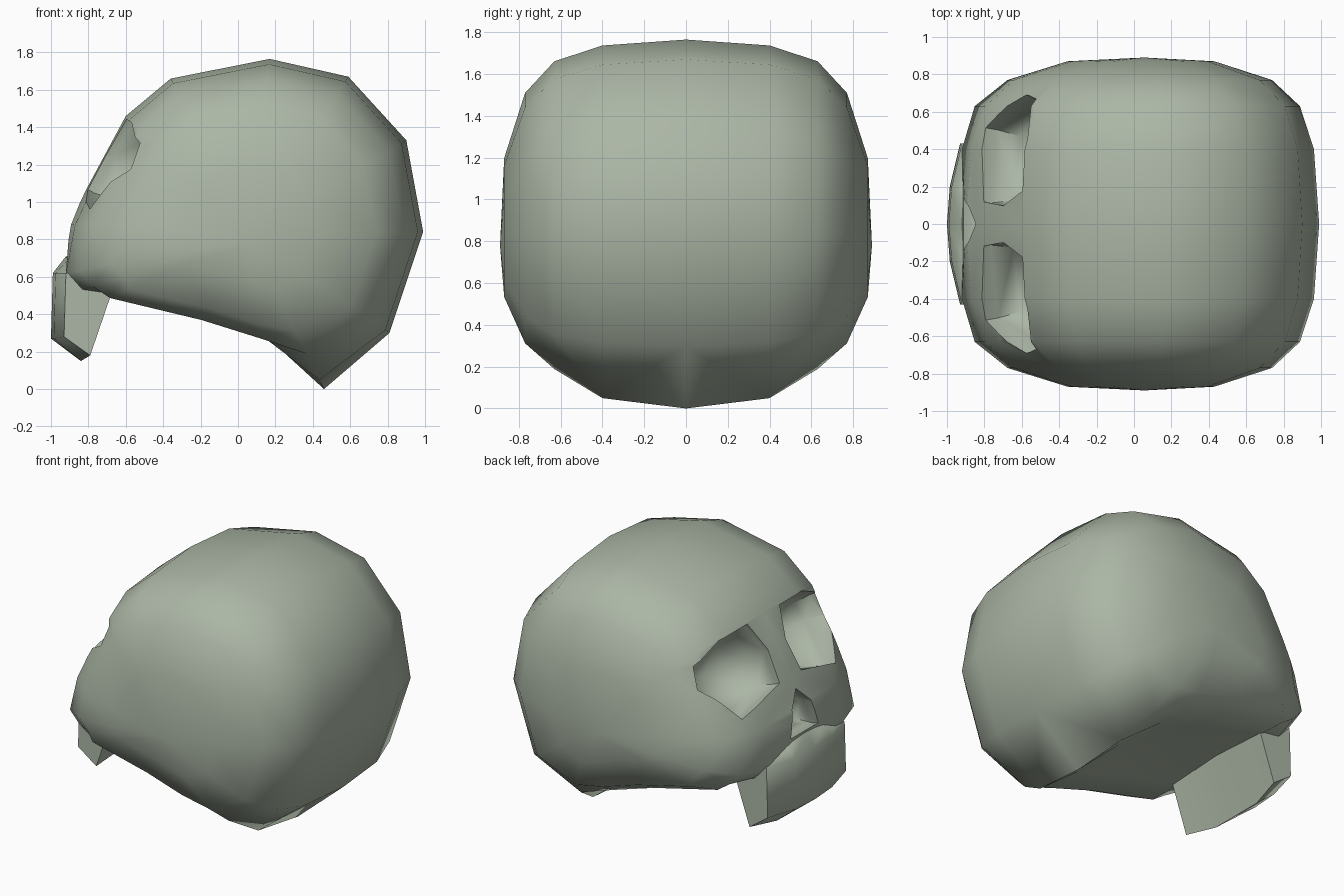
import bpy, bmesh, math
from mathutils import Vector

if "Cube" in bpy.data.objects:
    bpy.data.objects.remove(bpy.data.objects["Cube"])

bone = bpy.data.materials.new("grey_green_bone")
bone.diffuse_color = (0.41, 0.47, 0.38, 1)
bone.use_nodes = True
bone.node_tree.nodes["Principled BSDF"].inputs["Base Color"].default_value = bone.diffuse_color


def make(name, bm):
    bmesh.ops.recalc_face_normals(bm, faces=bm.faces)
    me = bpy.data.meshes.new(name)
    bm.to_mesh(me)
    bm.free()
    ob = bpy.data.objects.new(name, me)
    bpy.context.collection.objects.link(ob)
    me.materials.append(bone)
    return ob


def loft(bm, rings):
    rows = [[bm.verts.new(p) for p in r] for r in rings]
    for a, b in zip(rows, rows[1:]):
        for i in range(len(a)):
            j = (i + 1) % len(a)
            bm.faces.new((a[i], a[j], b[j], b[i]))
    return rows


def cap(bm, row, point):
    tip = bm.verts.new(point)
    for i in range(len(row)):
        bm.faces.new((row[i], row[(i + 1) % len(row)], tip))


def smooth(ob, deg):
    bpy.ops.object.select_all(action='DESELECT')
    ob.select_set(True)
    bpy.context.view_layer.objects.active = ob
    bpy.ops.object.shade_smooth_by_angle(angle=math.radians(deg))


# Cranium: side profile repeated in slices along y, shrinking to the temples
profile = [(-.36, 1.66), (.17, 1.765), (.59, 1.67), (.90, 1.33), (.99, .84), (.81, .30),
           (.46, 0), (.12, .26), (-.2, .36), (-.7, .48),
           (-.84, .53), (-.92, .62), (-.90, .88), (-.81, 1.07), (-.60, 1.46)]
CX, CZ = .055, .82
# y, general scale, spike scale, underside scale, lip scale, underside lift
slices = [(0, 1, 1, 1, 1, .05), (.4, .97, .94, 1, 1, .03), (.63, .89, .77, .98, .93, 0),
          (.77, .73, .62, .84, .75, 0), (.87, .4, .35, .45, .42, 0)]


def ring(y, s, spike, under, lip, lift):
    pts = []
    for i, (x, z) in enumerate(profile):
        k = spike if i == 6 else under if 7 <= i <= 9 else lip if i in (10, 11) else s
        dz = lift if 7 <= i <= 9 else 0
        pts.append((CX + (x - CX) * k, y, CZ + (z - CZ) * k + dz))
    return pts


bm = bmesh.new()
rings = [ring(-s[0], *s[1:]) for s in slices[:0:-1]] + [ring(*s) for s in slices]
rows = loft(bm, rings)
cap(bm, rows[0], (CX, -.89, CZ - .04))
cap(bm, rows[-1], (CX, .89, CZ - .04))
bmesh.ops.triangulate(bm, faces=bm.faces)
skull = make("cranium", bm)


# Pocket cutters: rim outline pushed outward, rounded to a bowl inward
def cutter(name, rim, normal, depth):
    n = Vector(normal).normalized()
    pts = [Vector(p) for p in rim]
    c = sum(pts, Vector()) / len(pts)
    bm = bmesh.new()
    steps = [(-.25, 1), (.05, 1), (.5 * depth, .88), (.85 * depth, .55)]
    rows = loft(bm, [[c + (p - c) * k - n * d for p in pts] for d, k in steps])
    cap(bm, rows[0], c + n * .25)
    cap(bm, rows[-1], c - n * depth)
    bmesh.ops.triangulate(bm, faces=bm.faces)
    ob = make(name, bm)
    ob.hide_render = True
    return ob


eye = [(-.81, .12, 1.07), (-.77, .51, .95), (-.62, .70, 1.20), (-.53, .67, 1.32),
       (-.54, .45, 1.41), (-.61, .18, 1.45), (-.71, .10, 1.27)]
nose = [(-.83, 0, .99), (-.88, .1, .89), (-.92, .15, .72), (-.92, -.15, .72), (-.88, -.1, .89)]
cutters = [cutter("eye_cutter", [(x, y * s, z) for x, y, z in eye], (-.85, .15 * s, .45), .34)
           for s in (1, -1)]
cutters.append(cutter("nose_cutter", nose, (-.95, 0, .3), .15))

bpy.context.view_layer.objects.active = skull
for c in cutters:
    m = skull.modifiers.new("pocket", 'BOOLEAN')
    m.operation, m.solver, m.object = 'DIFFERENCE', 'EXACT', c
    bpy.ops.object.modifier_apply(modifier=m.name)
for c in cutters:
    bpy.data.objects.remove(c)
smooth(skull, 60)

# Upper jaw: curved block hanging below the nose
bm = bmesh.new()


def jaw(y, xf, zf, xb, zb, xt, zt):
    return [(xt, y, zt), (xf + .01, y, .62), (xf, y, zf), (xb, y, zb), (-.66, y, .56)]


half = [(.43, -.93, .28, -.79, .18, -.88, .63), (.2, -.985, .27, -.84, .15, -.91, .69)]
rows = loft(bm, [jaw(-y, *r) for y, *r in half] + [jaw(0, -1, .27, -.84, .15, -.92, .71)]
            + [jaw(y, *r) for y, *r in half[::-1]])
bm.faces.new(rows[0])
bm.faces.new(rows[-1])
smooth(make("upper_jaw", bm), 60)
